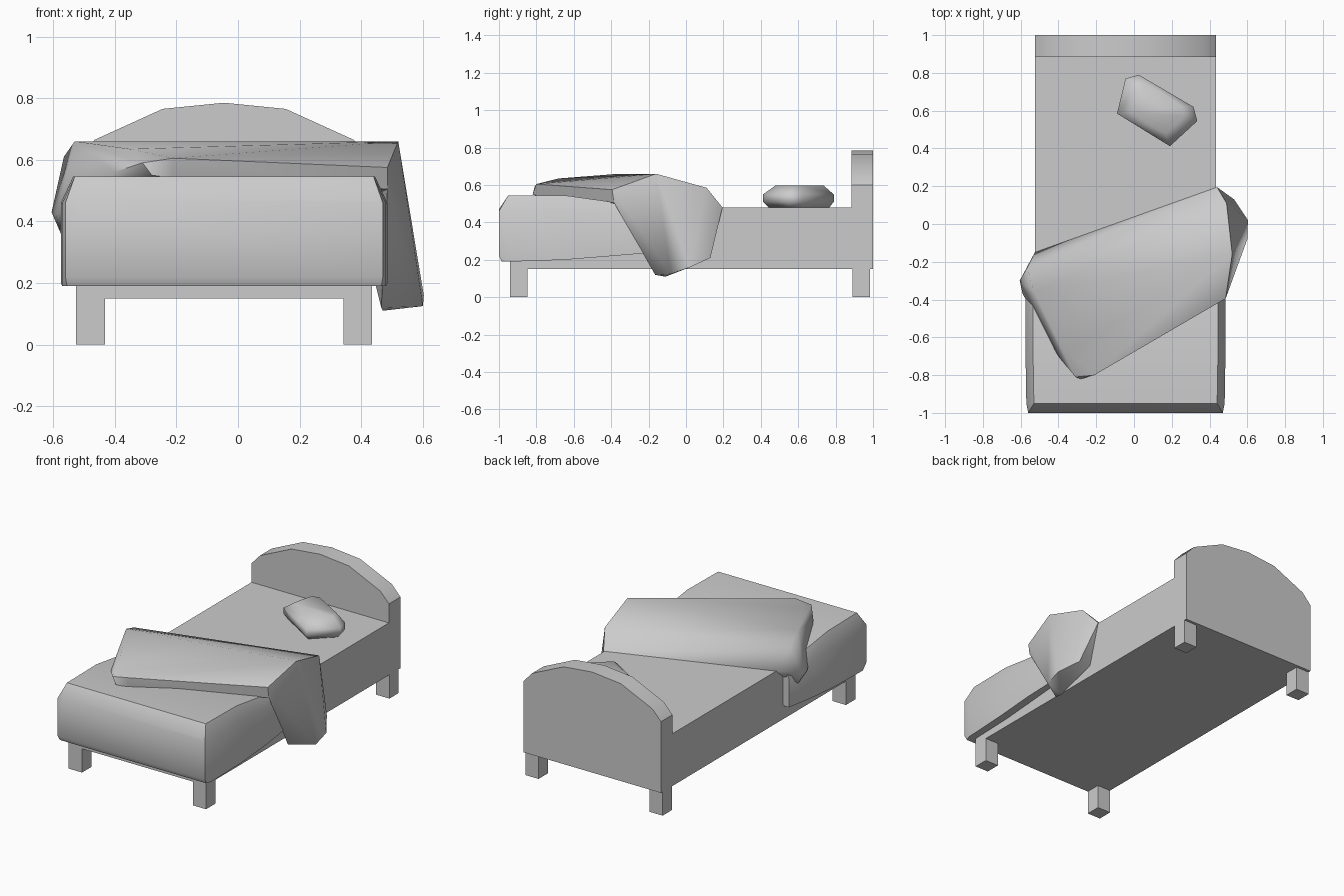
import bpy
import bmesh
import math

default = bpy.data.objects.get("Cube")
if default:
    bpy.data.objects.remove(default, do_unlink=True)

GREY = (0.6, 0.6, 0.6, 1.0)
grey = bpy.data.materials.new("light_grey")
grey.use_nodes = True
grey.diffuse_color = GREY
grey.node_tree.nodes["Principled BSDF"].inputs["Base Color"].default_value = GREY

MID_X = -0.045
HALF_W = 0.48


def finish(name, bm, smooth_angle=None):
    """Turn a bmesh into a named, coloured object."""
    bmesh.ops.recalc_face_normals(bm, faces=bm.faces[:])
    mesh = bpy.data.meshes.new(name)
    bm.to_mesh(mesh)
    bm.free()
    mesh.materials.append(grey)
    obj = bpy.data.objects.new(name, mesh)
    bpy.context.collection.objects.link(obj)
    if smooth_angle:
        bpy.ops.object.select_all(action="DESELECT")
        obj.select_set(True)
        bpy.context.view_layer.objects.active = obj
        bpy.ops.object.shade_smooth_by_angle(angle=math.radians(smooth_angle))
    return obj


def box(name, low, high):
    bm = bmesh.new()
    bmesh.ops.create_cube(bm, size=1)
    for v in bm.verts:
        for i in range(3):
            v.co[i] = high[i] if v.co[i] > 0 else low[i]
    return finish(name, bm)


def soft_form(name, points, angle=50):
    """Faceted soft shape wrapped tightly around a few key points."""
    bm = bmesh.new()
    for p in points:
        bm.verts.new(p)
    wrapped = bmesh.ops.convex_hull(bm, input=bm.verts[:])
    spare = [g for g in wrapped["geom_interior"] + wrapped["geom_unused"]
             if isinstance(g, bmesh.types.BMVert)]
    bmesh.ops.delete(bm, geom=list(set(spare)), context="VERTS")
    return finish(name, bm, angle)


# Mattress and frame in one block
box("bed_base", (MID_X - HALF_W, -0.94, 0.15), (MID_X + HALF_W, 0.89, 0.48))

# Four square legs
for side, sx in (("right", -1), ("left", 1)):
    for end, y in (("front", -0.94), ("back", 0.89)):
        outer, inner = MID_X + sx * HALF_W, MID_X + sx * (HALF_W - 0.093)
        box(f"{end}_{side}_leg", (min(outer, inner), y, 0),
            (max(outer, inner), y + 0.093, 0.15))

# Arched headboard: half profile mirrored, then extruded
half = [(HALF_W, 0.15), (HALF_W, 0.6), (0.42, 0.665), (0.2, 0.765)]
profile = half + [(0, 0.785)] + [(-x, z) for x, z in reversed(half)]
bm = bmesh.new()
face = bm.faces.new([bm.verts.new((MID_X + x, 0.885, z)) for x, z in profile])
pushed = bmesh.ops.extrude_face_region(bm, geom=[face])
bmesh.ops.translate(bm, vec=(0, 0.115, 0),
                    verts=[g for g in pushed["geom"] if isinstance(g, bmesh.types.BMVert)])
finish("headboard", bm, 40)

# Lower blanket: arch sections (y, half width, bottom, shoulder, top) along the bed
sections = [(-0.985, 0.51, 0.19, 0.3, 0.4), (-1.0, 0.515, 0.22, 0.46, 0.47),
            (-0.95, 0.525, 0.19, 0.46, 0.545), (-0.65, 0.53, 0.2, 0.46, 0.545),
            (-0.4, 0.53, 0.22, 0.44, 0.51), (-0.22, 0.52, 0.235, 0.42, 0.485)]
cover = []
for y, w, bottom, shoulder, top in sections:
    for s in (-1, 1):
        cover += [(MID_X + s * w, y, bottom), (MID_X + s * w, y, shoulder),
                  (MID_X + s * (w - 0.04), y, top)]
soft_form("lower_blanket", cover, 45)

# Folded blanket lying across the bed, and its hanging end
ridge_end = (0.52, -0.16, 0.66)
back_top = (0.49, 0.11, 0.585)
back_low = (0.44, 0.195, 0.48)
front_top = (0.485, -0.395, 0.575)
front_low = (0.485, -0.385, 0.505)
shared = [ridge_end, back_top, back_low, front_top, front_low]
soft_form("folded_blanket", shared + [
    (-0.525, -0.15, 0.48), (-0.565, -0.23, 0.61), (-0.53, -0.36, 0.66),
    (-0.605, -0.3, 0.43), (-0.59, -0.37, 0.42), (-0.575, -0.3, 0.36),
    (-0.4, -0.7, 0.56), (-0.35, -0.68, 0.635), (-0.31, -0.81, 0.59),
    (-0.28, -0.82, 0.55), (-0.21, -0.8, 0.605), (-0.21, -0.79, 0.54)])
soft_form("hanging_blanket_end", shared + [
    (0.53, 0.13, 0.21), (0.603, 0.02, 0.16), (0.6, -0.08, 0.125),
    (0.47, -0.11, 0.11), (0.465, -0.165, 0.12), (0.44, 0.12, 0.22)])

# Small tilted pillow: an outline with inset top and bottom rings
outline = [(-0.09, 0.585), (-0.045, 0.77), (0.025, 0.79),
           (0.315, 0.62), (0.335, 0.545), (0.19, 0.412)]
cx, cy = 0.12, 0.62
pillow = []
for scale, z in ((0.86, 0.48), (1, 0.51), (1, 0.55), (0.68, 0.597)):
    pillow += [(cx + (x - cx) * scale, cy + (y - cy) * scale, z) for x, y in outline]
soft_form("pillow", pillow, 60)
